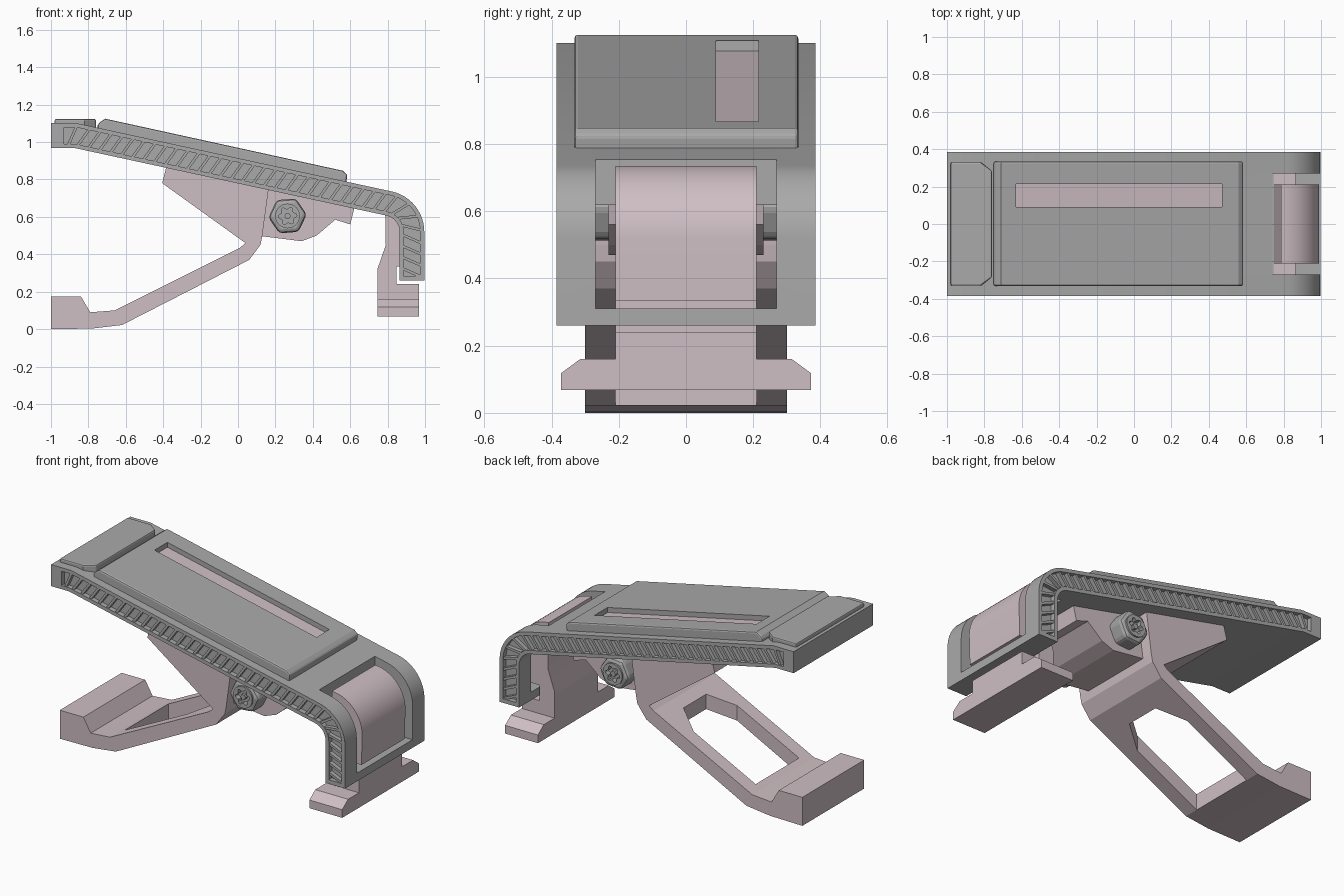
import bpy, bmesh, math
from mathutils import Vector

if "Cube" in bpy.data.objects:
    bpy.data.objects.remove(bpy.data.objects["Cube"])

pink = bpy.data.materials.new("rose_plastic")
pink.diffuse_color = (0.62, 0.52, 0.55, 1)
pink.use_nodes = True
pink.node_tree.nodes["Principled BSDF"].inputs["Base Color"].default_value = pink.diffuse_color
grey = bpy.data.materials.new("grey_plastic")
grey.diffuse_color = (0.4, 0.4, 0.4, 1)
grey.use_nodes = True
grey.node_tree.nodes["Principled BSDF"].inputs["Base Color"].default_value = grey.diffuse_color


def prism(name, pts, a, b, axis='y', mat=grey, bevel=0):
    """Extrude an outline: xz points along y, xy points along z, or yz points along x."""
    put = {'y': lambda p, t: (p[0], t, p[1]), 'z': lambda p, t: (p[0], p[1], t),
           'x': lambda p, t: (t, p[0], p[1])}[axis]
    bm = bmesh.new()
    lo = [bm.verts.new(put(p, a)) for p in pts]
    hi = [bm.verts.new(put(p, b)) for p in pts]
    bm.faces.new(lo)
    bm.faces.new(hi)
    for i in range(len(pts)):
        j = (i + 1) % len(pts)
        bm.faces.new((lo[i], lo[j], hi[j], hi[i]))
    bmesh.ops.recalc_face_normals(bm, faces=bm.faces)
    me = bpy.data.meshes.new(name)
    bm.to_mesh(me)
    bm.free()
    ob = bpy.data.objects.new(name, me)
    bpy.context.collection.objects.link(ob)
    me.materials.append(mat)
    if bevel:
        m = ob.modifiers.new("bevel", 'BEVEL')
        m.width, m.segments, m.angle_limit = bevel, 2, math.radians(50)
    return ob


def cut(ob, cutter):
    m = ob.modifiers.new("cut", 'BOOLEAN')
    m.operation, m.object, m.solver = 'DIFFERENCE', cutter, 'EXACT'
    cutter.hide_render = True
    cutter.hide_set(True)


def smooth(ob, angle=30):
    bpy.ops.object.select_all(action='DESELECT')
    ob.select_set(True)
    bpy.context.view_layer.objects.active = ob
    bpy.ops.object.shade_smooth_by_angle(angle=math.radians(angle))


def band(path, h):
    """Closed outline of constant half-thickness h around a path."""
    left, right = [], []
    for i, p in enumerate(path):
        d0 = (p - path[max(i - 1, 0)]).normalized()
        d1 = (path[min(i + 1, len(path) - 1)] - p).normalized()
        d = (d0 + d1).normalized()
        n = Vector((-d.y, d.x)) * h / max(d.dot(d1 if d1.length else d0), 0.5)
        left.append(p + n)
        right.append(p - n)
    return left + right[::-1]


def centre(x_start, z_end):
    """Centre line of the bent shell: flat tip, slope, bend, drop."""
    pts = [Vector((x_start, 1.035)), Vector((-0.87, 1.035))]
    a0 = math.radians(77.6)
    cx, cz, r = 0.775, 0.52, 0.155
    for i in range(13):
        a = a0 * (1 - i / 12)
        pts.append(Vector((cx + r * math.cos(a), cz + r * math.sin(a))))
    return pts + [Vector((cx + r, z_end))]


def top(x):
    return 1.1 - 0.2196 * (x + 0.87)


# Bent shell with side grooves and an open end window
shell = prism("shell", band(centre(-1, 0.26), 0.066), -0.385, 0.385)
for s in (-1, 1):
    cut(shell, prism("groove_cutter", band(centre(-0.93, 0.285), 0.044), s * 0.355, s * 0.45))
cut(shell, prism("window_cutter", [(0.74, 0.31), (1.1, 0.31), (1.1, 0.9), (0.74, 0.9)], -0.27, 0.27))
smooth(shell)

# Raised rim around each side groove
for s, side in ((-1, "front"), (1, "back")):
    path = centre(-0.915, 0.29)
    # Slanted ribs evenly spaced along the groove
    travelled, nxt, n = 0, 0.03, 0
    for p, q in zip(path, path[1:]):
        seg = (q - p).length
        while nxt < travelled + seg:
            d = (q - p).normalized()
            c = p + d * (nxt - travelled)
            nrm = Vector((-d.y, d.x)) * 0.046
            lean, w = d * 0.02, d * 0.008
            prism(f"{side}_rib_{n}", [c - nrm - lean - w, c - nrm - lean + w,
                                      c + nrm + lean + w, c + nrm + lean - w], s * 0.35, s * 0.38)
            nxt += 0.06
            n += 1
        travelled += seg

# Raised top plate with a long slot and its inlay
plate = prism("top_plate", [(-0.75, 1.03), (-0.75, 1.09), (-0.74, 1.105), (-0.71, 1.125),
                            (0.56, 0.847), (0.585, 0.825), (0.575, 0.76)], -0.332, 0.334, bevel=0.01)
x0, x1 = -0.63, 0.47
cut(plate, prism("slot_cutter", [(x0, top(x0) + 0.02), (x0, 1.3), (x1, 1.3), (x1, top(x1) + 0.02)],
                 0.09, 0.215))
prism("slot_inlay", [(x0, top(x0)), (x0, top(x0) + 0.03), (x1, top(x1) + 0.03), (x1, top(x1))],
      0.09, 0.215, mat=pink)

# Tip pad with clipped corners
prism("tip_pad", [(-0.98, -0.33), (-0.82, -0.33), (-0.76, -0.285), (-0.76, 0.285), (-0.82, 0.33),
                  (-0.98, 0.33)], 1.06, 1.124, 'z', bevel=0.008)

# Folding leg with an open middle
leg = prism("leg", [(-1, 0), (-0.78, 0.003), (-0.62, 0.022), (0.06, 0.37), (0.12, 0.45), (0.13, 0.5),
                    (0.165, 0.76), (-0.38, 0.88), (-0.405, 0.78), (0.04, 0.46), (0.01, 0.435),
                    (-0.66, 0.1), (-0.79, 0.09), (-0.84, 0.175), (-1, 0.175)], -0.3, 0.3, mat=pink)
cut(leg, prism("leg_hole_cutter", [(-0.62, -0.21), (-0.2, -0.21), (-0.06, -0.11), (-0.06, 0.11),
                                   (-0.2, 0.21), (-0.62, 0.21)], -0.1, 0.48, 'z'))

# Hinge block under the shell
prism("hinge_block", [(0.1, 0.5), (0.34, 0.47), (0.42, 0.5), (0.52, 0.585), (0.6, 0.56), (0.625, 0.66),
                      (0.1, 0.78)], -0.23, 0.23, mat=pink)

# Hinge bolts: hex head, raised ring, six-lobed socket
def ring(r, n, turn=0.0, lobe=0.0):
    return [(0.265 + (r + lobe * math.cos(6 * a)) * math.cos(a + turn),
             0.605 + (r + lobe * math.cos(6 * a)) * math.sin(a + turn))
            for a in (2 * math.pi * i / n for i in range(n))]


for s, side in ((-1, "front"), (1, "back")):
    head = prism(f"{side}_bolt_head", ring(0.103, 6, 0.08), s * 0.2, s * 0.325, bevel=0.02)
    collar = prism(f"{side}_bolt_collar", ring(0.066, 24), s * 0.3, s * 0.335)
    for part in (head, collar):
        cut(part, prism("socket_cutter", ring(0.042, 36, 0.08, 0.008), s * 0.305, s * 0.4))
    prism(f"{side}_bolt_pin", ring(0.017, 6), s * 0.29, s * 0.33)
    smooth(collar)

# End latch: curved face in the window, stem and wide foot
arc = [(0.775 + 0.215 * math.cos(math.radians(a)), 0.52 + 0.215 * math.sin(math.radians(a)))
       for a in range(0, 86, 7)]
latch = prism("latch", [(0.985, 0.335), *arc, (0.785, 0.735), (0.79, 0.45), (0.745, 0.32), (0.745, 0.15),
                        (0.968, 0.15), (0.968, 0.24), (0.848, 0.24), (0.848, 0.335)],
              -0.21, 0.21, mat=pink)
smooth(latch)
prism("latch_foot", [(-0.372, 0.068), (0.372, 0.068), (0.372, 0.118), (0.315, 0.16), (-0.315, 0.16),
                     (-0.372, 0.118)], 0.745, 0.968, 'x', mat=pink)
